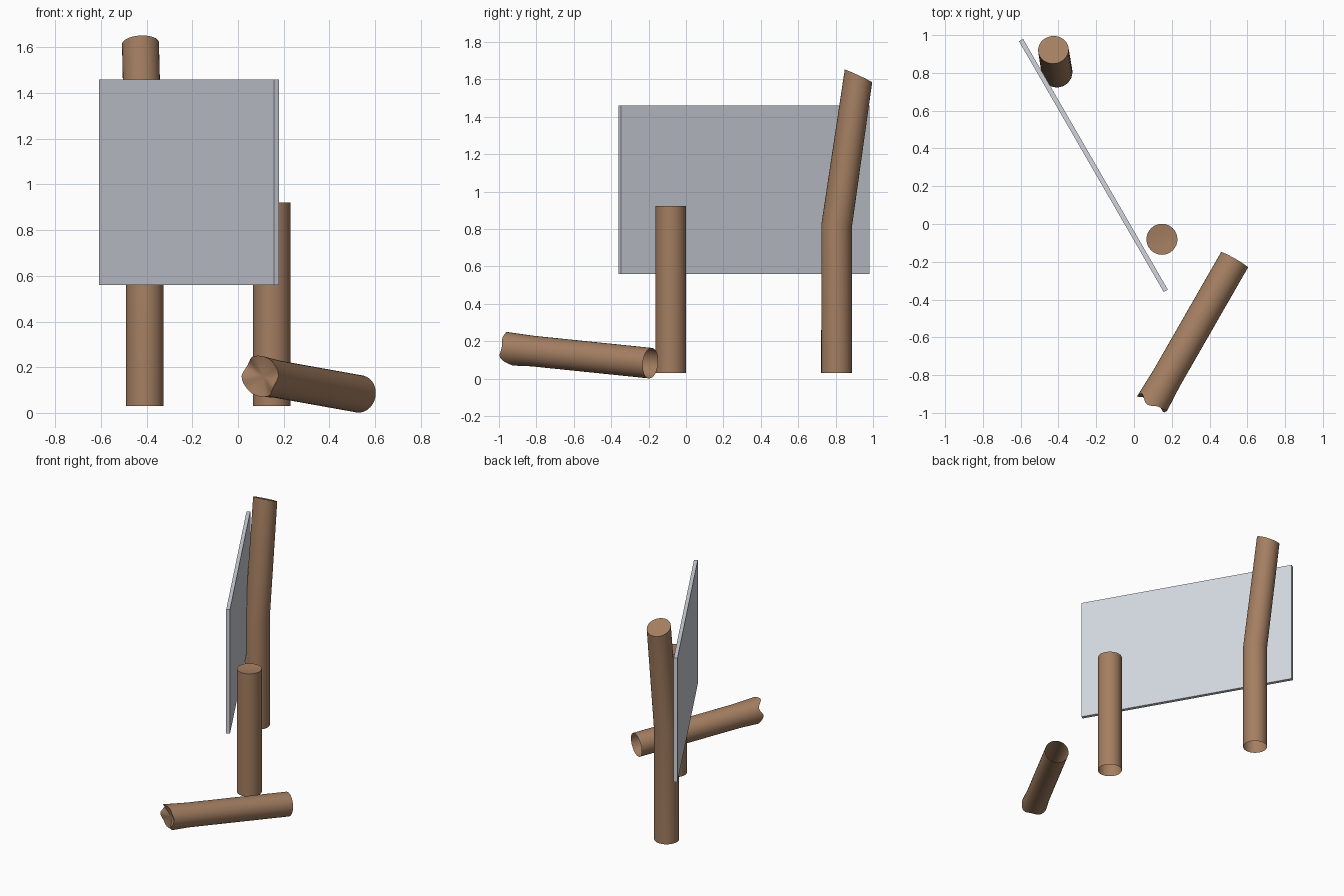
import bpy, bmesh, math
from mathutils import Vector

if "Cube" in bpy.data.objects:
    bpy.data.objects.remove(bpy.data.objects["Cube"])

SIDES = 32
R = 0.082


def material(name, rgb):
    m = bpy.data.materials.new(name)
    m.diffuse_color = (*rgb, 1)
    m.use_nodes = True
    m.node_tree.nodes["Principled BSDF"].inputs["Base Color"].default_value = m.diffuse_color
    return m


wood = material("brown wood", (0.37, 0.21, 0.12))
metal = material("pale grey metal", (0.64, 0.67, 0.73))


def finish(name, bm, mat, angle):
    me = bpy.data.meshes.new(name)
    bm.to_mesh(me)
    bm.free()
    me.materials.append(mat)
    ob = bpy.data.objects.new(name, me)
    bpy.context.collection.objects.link(ob)
    if angle:
        bpy.ops.object.select_all(action='DESELECT')
        ob.select_set(True)
        bpy.context.view_layer.objects.active = ob
        bpy.ops.object.shade_smooth_by_angle(angle=math.radians(angle))
    return ob


def pole(name, rings, jag=None, recess=0.0):
    """Tube open at its start and capped at its end.
    rings: (centre, axis, radius); jag(angle) shifts the last rim along the axis."""
    bm = bmesh.new()
    loops = []
    for i, (c, axis, r) in enumerate(rings):
        axis = Vector(axis).normalized()
        side = Vector((axis.y, -axis.x, 0)) if abs(axis.z) < 0.5 else Vector((1, 0, 0))
        side = (side - axis * side.dot(axis)).normalized()
        up = axis.cross(side)
        loop = []
        for k in range(SIDES):
            a = 2 * math.pi * k / SIDES
            p = Vector(c) + r * (math.cos(a) * side + math.sin(a) * up)
            if jag and i == len(rings) - 1:
                p += axis * jag(a)
            loop.append(bm.verts.new(p))
        loops.append(loop)
    for a, b in zip(loops, loops[1:]):
        for k in range(SIDES):
            n = (k + 1) % SIDES
            bm.faces.new((a[k], a[n], b[n], b[k]))
    tip = bm.verts.new(Vector(rings[-1][0]) - Vector(rings[-1][1]).normalized() * recess)
    for k in range(SIDES):
        bm.faces.new((loops[-1][k], loops[-1][(k + 1) % SIDES], tip))
    return finish(name, bm, wood, 40)


# Bent post, upright below and leaning back above
lean = (-0.02, 0.12, 0.81)
pole("bent_post", [
    ((-0.408, 0.805, 0.03), (0, 0, 1), R),
    ((-0.408, 0.805, 0.815), (-0.01, 0.1, 1), R),
    ((-0.427, 0.922, 1.618), (-0.05, 0.42, 0.9), 0.081),
])

# Broken stump
pole("post_stump", [
    ((0.148, -0.081, 0.03), (0, 0, 1), R),
    ((0.148, -0.081, 0.922), (0, 0, 1), R),
], recess=0.01)

# Fallen post piece with a jagged, slightly flared end
start, end = Vector((0.532, -0.19, 0.083)), Vector((0.096, -0.95, 0.161))
axis = end - start


def splinter(a):
    # upper side of the break is shorter
    top = math.sin(a)
    return 0.012 * math.sin(3 * a) + 0.008 * math.cos(5 * a) + (0.025 * top if top < 0 else -0.025 * top) * (1 if top > 0 else -0.4)


pole("fallen_post", [
    (start, axis, R),
    (start.lerp(end, 0.83), axis, R),
    (end, axis, 0.088),
], jag=splinter, recess=0.03)

# Flat sign panel, turned 60 degrees
bm = bmesh.new()
bmesh.ops.create_cube(bm, size=1)
panel = finish("sign_panel", bm, metal, None)
panel.scale = (1.533, 0.025, 0.9)
panel.rotation_euler = (0, 0, math.radians(-60))
panel.location = (-0.215, 0.31, 1.01)
